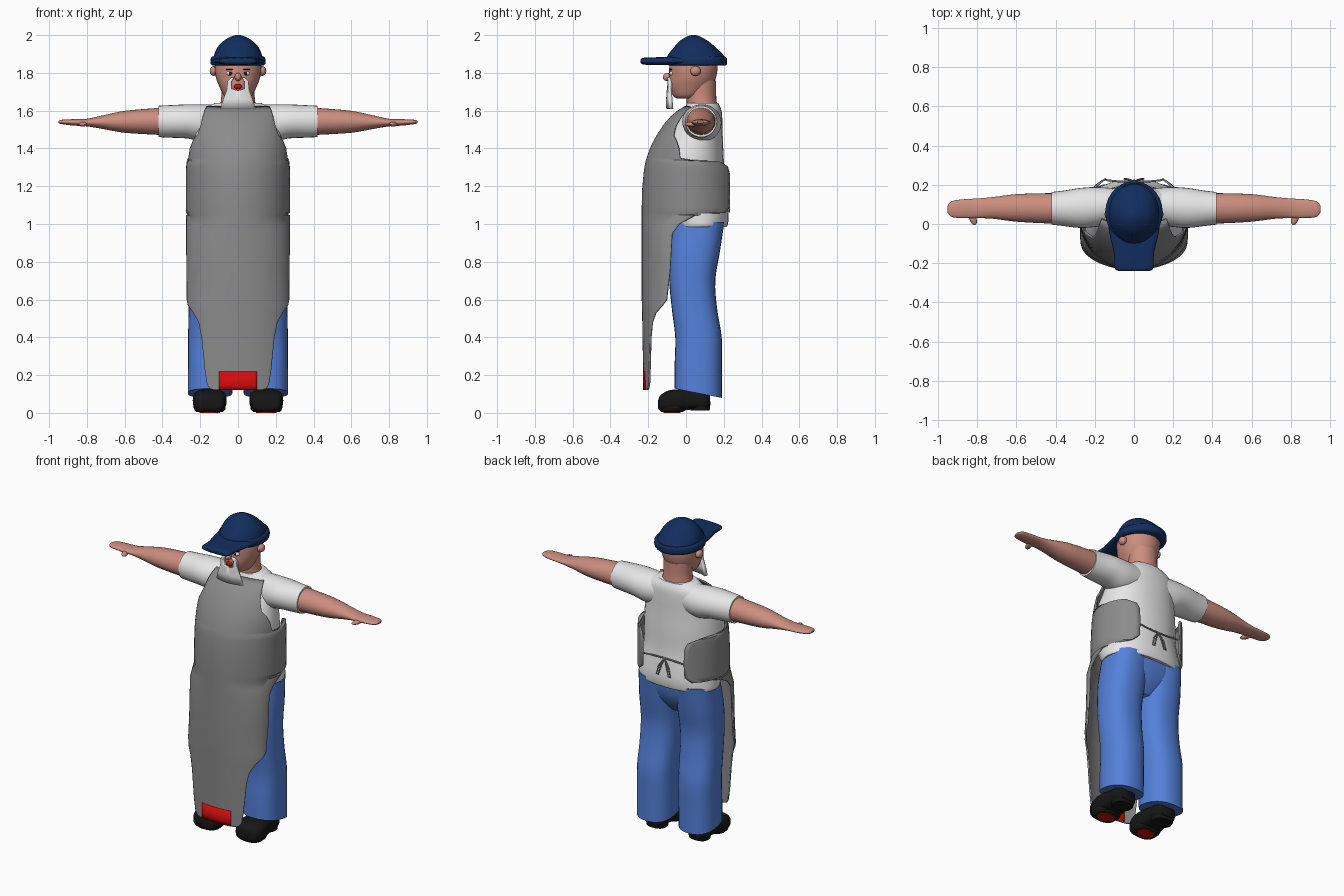
import bpy, bmesh, math
from mathutils import Matrix, Vector


def material(name, rgb):
    m = bpy.data.materials.new(name)
    m.diffuse_color = (*rgb, 1)
    return m


SKIN = material("skin", (0.60, 0.27, 0.21))
WHITE = material("white cloth", (0.80, 0.80, 0.80))
GREY = material("grey apron", (0.26, 0.26, 0.26))
BLUE = material("blue denim", (0.09, 0.22, 0.70))
NAVY = material("navy cap", (0.006, 0.027, 0.11))
BLACK = material("black", (0.008, 0.008, 0.008))
RED = material("red", (0.62, 0.004, 0.004))


def finish(name, bm, mat, mirror=False, thick=0):
    bmesh.ops.recalc_face_normals(bm, faces=bm.faces)
    me = bpy.data.meshes.new(name)
    bm.to_mesh(me)
    bm.free()
    me.materials.append(mat)
    ob = bpy.data.objects.new(name, me)
    bpy.context.collection.objects.link(ob)
    bpy.ops.object.select_all(action='DESELECT')
    ob.select_set(True)
    bpy.context.view_layer.objects.active = ob
    bpy.ops.object.shade_smooth_by_angle(angle=math.radians(45))
    if thick:
        s = ob.modifiers.new("Thickness", 'SOLIDIFY')
        s.thickness, s.offset = thick, 0
    if mirror:
        ob.modifiers.new("Mirror", 'MIRROR').use_clip = False
    return ob


def smooth_rows(rows, k):
    """Catmull-Rom through the rows."""
    out = []
    for i in range(len(rows) - 1):
        a, b, c, d = (rows[min(max(j, 0), len(rows) - 1)] for j in range(i - 1, i + 3))
        for s in range(k):
            t = s / k
            out.append([0.5 * (2 * q + (r - p) * t + (2 * p - 5 * q + 4 * r - u) * t * t
                               + (3 * q - p - 3 * r + u) * t ** 3)
                        for p, q, r, u in zip(a, b, c, d)])
    return out + [list(rows[-1])]


def loft(name, axis, rows, mat, mirror=False, power=2, n=28, k=4, warp=None):
    """Rows are (position, centre 1, centre 2, radius 1, radius 2)."""
    bm = bmesh.new()
    rings = []
    for p, c1, c2, r1, r2 in smooth_rows(rows, k):
        ring = []
        for i in range(n):
            a = 2 * math.pi * i / n
            u, v = (math.copysign(abs(f) ** (2 / power), f) for f in (math.cos(a), math.sin(a)))
            u, v = c1 + r1 * u, c2 + r2 * v
            co = {'x': (p, u, v), 'y': (u, p, v), 'z': (u, v, p)}[axis]
            ring.append(bm.verts.new(warp(*co) if warp else co))
        rings.append(ring)
    for A, B in zip(rings, rings[1:]):
        for i in range(n):
            bm.faces.new((A[i], A[(i + 1) % n], B[(i + 1) % n], B[i]))
    bm.faces.new(rings[0])
    bm.faces.new(rings[-1])
    return finish(name, bm, mat, mirror)


def grid(name, points, mat, mirror=False, thick=0.01):
    bm = bmesh.new()
    vs = [[bm.verts.new(p) for p in row] for row in points]
    for A, B in zip(vs, vs[1:]):
        for i in range(len(A) - 1):
            bm.faces.new((A[i], A[i + 1], B[i + 1], B[i]))
    return finish(name, bm, mat, mirror, thick)


def ball(name, loc, size, mat, mirror=False, turn=0):
    bm = bmesh.new()
    m = Matrix.Translation(loc) @ Matrix.Rotation(turn, 4, 'Z') @ Matrix.Diagonal((*size, 1))
    bmesh.ops.create_uvsphere(bm, u_segments=16, v_segments=10, radius=1, matrix=m)
    return finish(name, bm, mat, mirror)


# Head and neck
loft("neck", 'z', [(1.56, 0, .085, .10, .08), (1.62, 0, .085, .095, .08), (1.68, 0, .08, .088, .08),
                   (1.76, 0, .075, .09, .085)], SKIN)
loft("head", 'z', [(1.665, 0, 0, .05, .05), (1.68, 0, .01, .075, .08), (1.73, 0, .025, .1, .115),
                   (1.78, 0, .035, .118, .125), (1.84, 0, .04, .124, .128), (1.9, 0, .04, .11, .12)], SKIN)
ball("ear", (.128, .05, 1.81), (.022, .028, .026), SKIN, True)
ball("nose", (0, -.098, 1.778), (.018, .025, .022), SKIN)
ball("eye", (.042, -.076, 1.797), (.02, .012, .012), WHITE, True)
ball("pupil", (.04, -.087, 1.797), (.008, .004, .008), BLACK, True)
ball("eyebrow", (.042, -.08, 1.818), (.024, .009, .003), BLACK, True)
ball("mouth", (0, -.087, 1.728), (.022, .014, .014), RED)

# Moustache and beard, one half mirrored
beard = []
for z, xi, xo in [(1.775, .018, .034), (1.755, .034, .054), (1.715, .034, .056),
                  (1.706, 0, .058), (1.66, 0, .075), (1.61, 0, .09)]:
    y0 = -.097 + .04 * (z - 1.61)
    beard.append([(x, y0 + 2.5 * x * x, z) for x in (xi + (xo - xi) * i / 6 for i in range(7))])
grid("beard", beard, WHITE, True, .02)

# Cap
loft("cap_crown", 'z', [(1.86, 0, .055, .135, .155), (1.89, 0, .052, .128, .15), (1.93, 0, .047, .112, .115),
                        (1.965, 0, .042, .082, .08), (1.99, 0, .04, .042, .04), (2.0, 0, .04, .012, .012)], NAVY)
loft("cap_band", 'z', [(1.838, 0, .06, .134, .15), (1.848, 0, .06, .145, .157), (1.875, 0, .06, .145, .157),
                       (1.888, 0, .06, .134, .148)], NAVY)
loft("cap_brim", 'y', [(-.24, 0, 1.862, .075, .008), (-.225, 0, 1.862, .098, .018), (-.15, 0, 1.862, .102, .021),
                       (-.05, 0, 1.864, .125, .021), (.04, 0, 1.864, .138, .018)], NAVY, power=2.8)

# Shirt and sleeves
loft("shirt", 'z', [(.985, 0, .065, .256, .15), (1.0, 0, .065, .262, .157), (1.06, 0, .045, .26, .18),
                    (1.2, 0, 0, .255, .205), (1.34, 0, .01, .25, .19), (1.45, 0, .035, .232, .16),
                    (1.54, 0, .065, .215, .128), (1.6, 0, .088, .185, .1), (1.64, 0, .088, .125, .083)],
     WHITE, power=2.2)
loft("sleeve", 'x', [(.08, .095, 1.54, .085, .09), (.18, .088, 1.535, .1, .098), (.27, .082, 1.543, .102, .09),
                     (.36, .08, 1.543, .09, .086), (.42, .08, 1.543, .083, .083)], WHITE, True)

# Bare arms with mitten hands
loft("arm", 'x', [(.38, .08, 1.543, .076, .074), (.44, .08, 1.543, .077, .07), (.6, .082, 1.541, .07, .058),
                  (.72, .082, 1.539, .055, .035), (.8, .08, 1.537, .05, .02), (.87, .078, 1.538, .048, .017),
                  (.93, .076, 1.54, .04, .012), (.95, .076, 1.54, .018, .006)], SKIN, True)
ball("thumb", (.822, .03, 1.528), (.018, .038, .013), SKIN, True, -.35)


# Jeans, with hems lower at the back
def hem(x, y, z):
    return x, y, z - (y - .06) * .2 * max(0, min(1, (.4 - z) / .3))


loft("jeans_leg", 'z', [(.105, .148, .065, .118, .125), (.25, .147, .065, .118, .125), (.4, .146, .066, .118, .123),
                        (.55, .142, .045, .12, .12), (.7, .138, .033, .124, .122), (.85, .133, .045, .127, .134),
                        (1.01, .125, .068, .122, .135)], BLUE, True, 2.4, warp=hem)
loft("jeans_seat", 'z', [(.8, 0, .045, .07, .07), (.86, 0, .055, .17, .105), (.93, 0, .062, .235, .128),
                         (1.02, 0, .065, .245, .138)], BLUE, power=2.3)

# Shoes with heels and red sole plates
loft("shoe", 'y', [(-.147, .15, .045, .045, .022), (-.135, .15, .052, .072, .042), (-.09, .15, .063, .088, .056),
                   (-.03, .15, .068, .088, .057), (.04, .15, .07, .076, .052), (.1, .15, .068, .072, .05),
                   (.128, .15, .066, .05, .035)], BLACK, True, 3)
loft("shoe_sole", 'z', [(.005, .15, -.075, .07, .058), (.02, .15, -.07, .083, .07), (.05, .15, -.07, .085, .074)],
     BLACK, True, 2.5)
loft("shoe_heel", 'z', [(.012, .15, .075, .062, .05), (.06, .15, .075, .07, .056)], BLACK, True, 2.6)
loft("sole_plate", 'z', [(0, .15, -.075, .055, .045), (.008, .15, -.075, .055, .045)], RED, True, k=1)

# Apron rows: height, front y, centre y, half width, wrap angle
APRON = [(1.62, -.005, .06, .195, 58), (1.595, -.045, .045, .21, 57), (1.565, -.08, .035, .22, 57),
         (1.52, -.118, .03, .235, 56), (1.47, -.15, .03, .25, 58), (1.44, -.167, .03, .258, 66),
         (1.40, -.186, .03, .264, 72), (1.35, -.204, .03, .268, 75), (1.336, -.208, .03, .268, 88),
         (1.33, -.21, .03, .268, 128), (1.305, -.215, .03, .27, 143), (1.27, -.22, .03, .271, 147),
         (1.18, -.228, .03, .272, 148), (1.09, -.23, .03, .272, 147), (1.06, -.23, .03, .272, 138),
         (1.048, -.23, .028, .272, 95), (1.0, -.23, -.01, .272, 84), (.95, -.23, -.05, .272, 83),
         (.75, -.23, -.06, .272, 82), (.6, -.23, -.08, .27, 82), (.57, -.229, -.088, .27, 76),
         (.53, -.228, -.09, .27, 60), (.48, -.227, -.09, .27, 50), (.4, -.226, -.09, .27, 45),
         (.22, -.222, -.09, .27, 40), (.15, -.22, -.09, .27, 37), (.128, -.22, -.09, .27, 33),
         (.12, -.22, -.09, .27, 27)]


def apron_row(z, yf, yc, w, a, n=48):
    pts = []
    for i in range(n + 1):
        t = math.radians(a) * (2 * i / n - 1)
        depth = yc - yf if math.cos(t) > 0 else .236
        pts.append((w * math.sin(t), yc - depth * math.cos(t), z))
    return pts


grid("apron", [apron_row(*r) for r in APRON], GREY, thick=.009)
grid("apron_patch", [apron_row(z, yf, -.09, .27, 21.8, 12) for z, yf in ((.22, -.222), (.15, -.22), (.122, -.22))],
     RED, thick=.014)


# Apron strings and bow at the back
def string(name, pts, radius):
    cu = bpy.data.curves.new(name, 'CURVE')
    cu.dimensions = '3D'
    cu.bevel_depth, cu.bevel_resolution = radius, 2
    sp = cu.splines.new('POLY')
    sp.points.add(len(pts) - 1)
    for p, co in zip(sp.points, pts):
        p.co = (*co, 1)
    cu.materials.append(GREY)
    bpy.context.collection.objects.link(bpy.data.objects.new(name, cu))


string("waist_string", [(x, .214 + .5 * x * x, 1.17) for x in (i * .0145 for i in range(-10, 11))], .005)
for side, label in ((-1, "left"), (1, "right")):
    string("bow_loop_" + label, [(0, .217, 1.17), (side * .02, .226, 1.12), (side * .035, .23, 1.065),
                                 (side * .05, .23, 1.065), (side * .035, .226, 1.12), (0, .217, 1.17)], .004)
